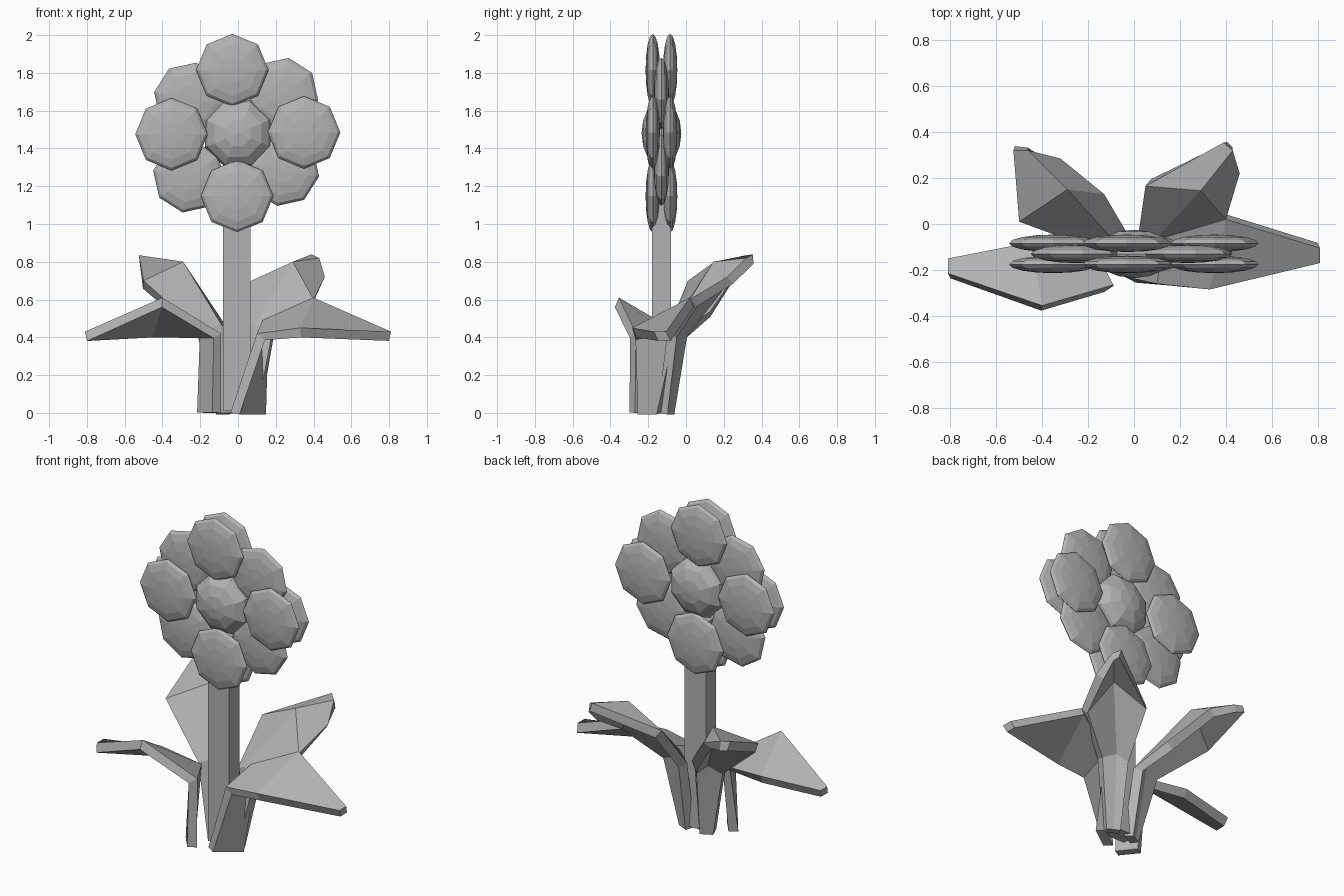
import bpy
import bmesh
from math import radians
from mathutils import Matrix

default = bpy.data.objects.get("Cube")
if default:
    bpy.data.objects.remove(default, do_unlink=True)

# Single flat colour
GREY = (0.45, 0.45, 0.45, 1)
grey = bpy.data.materials.new("plain_grey")
grey.use_nodes = True
grey.diffuse_color = GREY
shader = next(n for n in grey.node_tree.nodes if n.type == "BSDF_PRINCIPLED")
shader.inputs["Base Color"].default_value = GREY


def add_object(name, bm):
    mesh = bpy.data.meshes.new(name)
    bm.to_mesh(mesh)
    bm.free()
    mesh.materials.append(grey)
    obj = bpy.data.objects.new(name, mesh)
    bpy.context.collection.objects.link(obj)
    return obj


def petal(name, x, y, z, half_depth, turn=0, radius=0.192):
    """Flattened eight-sided ball facing the front."""
    bm = bmesh.new()
    bmesh.ops.create_uvsphere(bm, u_segments=8, v_segments=8, radius=1)
    place = (Matrix.Translation((x, y, z))
             @ Matrix.Diagonal((radius, half_depth, radius, 1))
             @ Matrix.Rotation(radians(turn), 4, "Y")
             @ Matrix.Rotation(radians(90), 4, "X"))
    bm.transform(place)
    return add_object(name, bm)


def leaf(name, sections, thickness=0.055):
    """Folded strip from the ground to the tip, thickened below."""
    bm = bmesh.new()
    rows = [[bm.verts.new(point) for point in row] for row in sections]
    for low, high in zip(rows, rows[1:]):
        for i in range(len(low) - 1):
            bm.faces.new((low[i], high[i], high[i + 1], low[i + 1]))
    obj = add_object(name, bm)
    solid = obj.modifiers.new("thickness", "SOLIDIFY")
    solid.thickness = thickness
    solid.offset = -1
    return obj


# Stem
bm = bmesh.new()
bmesh.ops.create_cube(bm, size=1)
bm.transform(Matrix.Translation((-0.007, -0.13, 0.65))
             @ Matrix.Diagonal((0.145, 0.1, 1.28, 1)))
add_object("stem", bm)

# Flower head: crossed petals in front and behind, diagonal ones between
MIDDLE = -0.13
cross = {"top": (-0.03, 1.815), "bottom": (-0.005, 1.147),
         "right": (-0.352, 1.475), "left": (0.35, 1.485)}
diagonal = {"upper_right": (-0.255, 1.665), "upper_left": (0.235, 1.69),
            "lower_right": (-0.26, 1.25), "lower_left": (0.24, 1.285)}
for side, (x, z) in cross.items():
    for layer, shift in (("front", -0.046), ("back", 0.046)):
        petal(f"{layer}_petal_{side}", x, MIDDLE + shift, z, 0.038)
for side, (x, z) in diagonal.items():
    petal(f"middle_petal_{side}", x, MIDDLE, z, 0.04, turn=10)
petal("flower_centre", 0, MIDDLE, 1.48, 0.105, turn=22, radius=0.19)

# Side leaves, drooping at the tip
leaf("side_leaf_left", [
    [(-0.04, -0.23, 0), (0.1, -0.13, 0)],
    [(0.1, -0.26, 0.42), (0.13, -0.06, 0.49)],
    [(0.33, -0.285, 0.45), (0.4, 0.02, 0.61)],
    [(0.81, -0.17, 0.43), (0.81, -0.105, 0.43)],
])
leaf("side_leaf_right", [
    [(-0.17, -0.17, 0), (-0.09, -0.27, 0)],
    [(-0.17, -0.11, 0.43), (-0.09, -0.265, 0.42)],
    [(-0.45, -0.08, 0.45), (-0.4, -0.355, 0.61)],
    [(-0.81, -0.15, 0.43), (-0.81, -0.215, 0.43)],
])

# Back leaves, folded along a raised ridge
leaf("back_leaf_right", [
    [(-0.02, -0.11, 0), (-0.06, -0.13, 0), (-0.1, -0.15, 0)],
    [(-0.03, -0.04, 0.41), (-0.09, -0.07, 0.47), (-0.2, -0.1, 0.43)],
    [(-0.13, 0.13, 0.54), (-0.29, 0.15, 0.8), (-0.5, 0.01, 0.7)],
    [(-0.32, 0.285, 0.76), (-0.46, 0.32, 0.82), (-0.525, 0.32, 0.835)],
])
leaf("back_leaf_left", [
    [(0.1, -0.15, 0), (0.06, -0.13, 0), (0.02, -0.11, 0)],
    [(0.18, -0.1, 0.42), (0.09, -0.07, 0.47), (0.02, -0.04, 0.42)],
    [(0.4, 0.02, 0.6), (0.29, 0.145, 0.8), (0.05, 0.165, 0.69)],
    [(0.46, 0.22, 0.72), (0.43, 0.32, 0.82), (0.39, 0.355, 0.84)],
])
